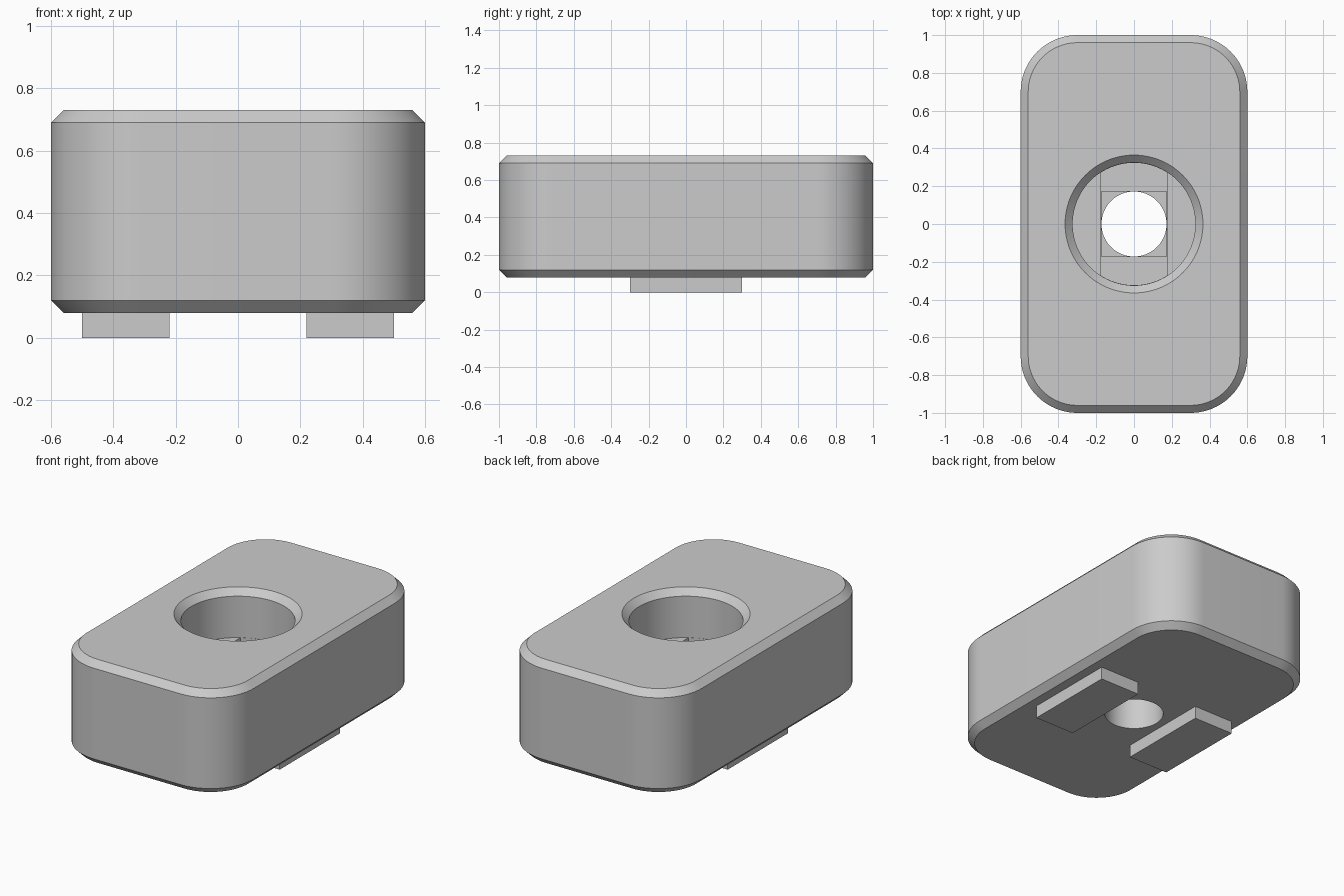
import bpy
import bmesh
from math import cos, sin, pi, asin

default = bpy.data.objects.get("Cube")
if default:
    bpy.data.objects.remove(default, do_unlink=True)

grey = bpy.data.materials.new("light grey")
grey.use_nodes = True
grey.diffuse_color = (0.6, 0.6, 0.6, 1)
grey.node_tree.nodes["Principled BSDF"].inputs["Base Color"].default_value = (0.6, 0.6, 0.6, 1)


def arc(cx, cy, r, start, end, steps):
    return [(cx + r * cos(start + (end - start) * i / steps),
             cy + r * sin(start + (end - start) * i / steps)) for i in range(steps + 1)]


def circle(r, sides=96):
    return arc(0, 0, r, 0, 2 * pi, sides)[:-1]


def rectangle(x0, x1, y0, y1):
    return [(x0, y0), (x1, y0), (x1, y1), (x0, y1)]


def rounded(inset):
    """Body outline: straight sides joined by quarter circles."""
    pts = []
    for i, (sx, sy) in enumerate([(1, 1), (-1, 1), (-1, -1), (1, -1)]):
        pts += arc(0.3 * sx, 0.7 * sy, 0.3 - inset, i * pi / 2, (i + 1) * pi / 2, 20)
    return pts


def loft(name, layers):
    """Closed solid through a stack of (outline, height) layers."""
    bm = bmesh.new()
    rings = [[bm.verts.new((x, y, z)) for x, y in pts] for pts, z in layers]
    bm.faces.new(rings[0][::-1])
    bm.faces.new(rings[-1])
    for low, high in zip(rings, rings[1:]):
        for i in range(len(low)):
            j = (i + 1) % len(low)
            bm.faces.new((low[i], low[j], high[j], high[i]))
    bmesh.ops.recalc_face_normals(bm, faces=bm.faces)
    mesh = bpy.data.meshes.new(name)
    bm.to_mesh(mesh)
    bm.free()
    mesh.materials.append(grey)
    obj = bpy.data.objects.new(name, mesh)
    bpy.context.collection.objects.link(obj)
    return obj


def cut(obj, cutter):
    """Subtract a cutter for good and remove it."""
    mod = obj.modifiers.new("cut", "BOOLEAN")
    mod.operation = "DIFFERENCE"
    mod.solver = "EXACT"
    mod.object = cutter
    bpy.context.view_layer.update()
    graph = bpy.context.evaluated_depsgraph_get()
    mesh = bpy.data.meshes.new_from_object(obj.evaluated_get(graph))
    obj.modifiers.clear()
    obj.data = mesh
    bpy.data.objects.remove(cutter, do_unlink=True)


# Chamfered block with rounded corners
BOTTOM, TOP, CHAMFER = 0.08, 0.73, 0.04
body = loft("body", [(rounded(CHAMFER), BOTTOM), (rounded(0), BOTTOM + CHAMFER),
                     (rounded(0), TOP - CHAMFER), (rounded(CHAMFER), TOP)])

# Counterbore with a chamfered mouth
BORE, HOLE, SEAT, STEP = 0.325, 0.172, 0.43, 0.03
cut(body, loft("bore_cutter", [(circle(BORE), SEAT), (circle(BORE), TOP - CHAMFER),
                               (circle(BORE + 2 * CHAMFER), TOP + CHAMFER)]))

# Stepped seat: a slot across the bore, then a square, then the round hole
r = BORE - 0.001
half = asin((HOLE + 0.002) / r)
slot = arc(0, 0, r, pi / 2 - half, pi / 2 + half, 12) + arc(0, 0, r, 1.5 * pi - half, 1.5 * pi + half, 12)
cut(body, loft("slot_cutter", [(slot, SEAT - STEP), (slot, SEAT + 0.05)]))
square = rectangle(-HOLE - 0.001, HOLE + 0.001, -HOLE - 0.001, HOLE + 0.001)
cut(body, loft("square_cutter", [(square, SEAT - 2 * STEP), (square, SEAT + 0.04)]))
cut(body, loft("hole_cutter", [(circle(HOLE), 0), (circle(HOLE), SEAT + 0.03)]))

# Locating feet underneath
for side, x0, x1 in (("left", 0.22, 0.5), ("right", -0.5, -0.22)):
    foot = rectangle(x0, x1, -0.3, 0.3)
    loft(side + "_foot", [(foot, 0), (foot, BOTTOM)])

# Smooth round walls, crisp edges
for o in bpy.context.selected_objects:
    o.select_set(False)
body.select_set(True)
bpy.context.view_layer.objects.active = body
bpy.ops.object.shade_smooth_by_angle()
